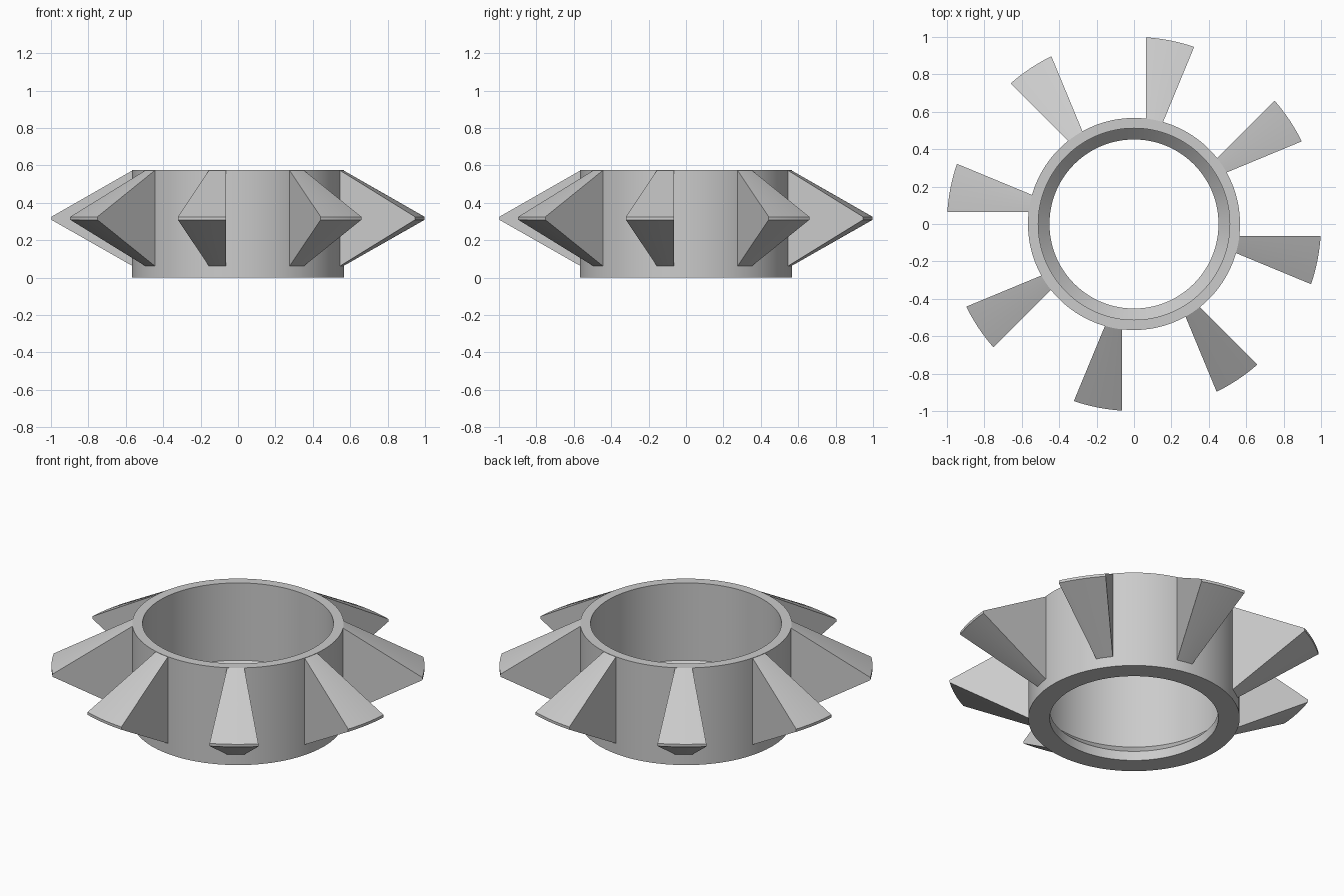
import bpy
import bmesh
from math import asin, cos, sin, pi, radians
from mathutils import Matrix

cube = bpy.data.objects.get("Cube")
if cube:
    bpy.data.objects.remove(cube, do_unlink=True)

GREY = (0.6, 0.6, 0.6, 1.0)
metal = bpy.data.materials.new("grey")
metal.use_nodes = True
metal.diffuse_color = GREY
metal.node_tree.nodes["Principled BSDF"].inputs["Base Color"].default_value = GREY

RING_R, TIP_R = 0.567, 1.0
HEIGHT = 0.575


def make_object(name, bm):
    bmesh.ops.recalc_face_normals(bm, faces=bm.faces[:])
    mesh = bpy.data.meshes.new(name)
    bm.to_mesh(mesh)
    bm.free()
    mesh.materials.append(metal)
    obj = bpy.data.objects.new(name, mesh)
    bpy.context.collection.objects.link(obj)
    bpy.ops.object.select_all(action="DESELECT")
    obj.select_set(True)
    bpy.context.view_layer.objects.active = obj
    bpy.ops.object.shade_smooth_by_angle(angle=radians(25))
    return obj


# Hollow ring with a chamfered inner lip at the bottom
profile = [(RING_R, 0), (RING_R, HEIGHT), (0.512, HEIGHT),
           (0.512, 0.117), (0.452, 0.056), (0.452, 0)]
bm = bmesh.new()
verts = [bm.verts.new((r, 0, z)) for r, z in profile]
edges = [bm.edges.new((v, verts[i - 1])) for i, v in enumerate(verts)]
bmesh.ops.spin(bm, geom=verts + edges, axis=(0, 0, 1), cent=(0, 0, 0),
               angle=2 * pi, steps=128)
bmesh.ops.remove_doubles(bm, verts=bm.verts[:], dist=0.0001)
make_object("ring", bm)

# Wedge fin: flares outwards, conical top and bottom, thin curved rim
HALF_WEDGE, COLUMNS = radians(11.25), 8
section = [(RING_R - 0.003, HEIGHT), (TIP_R, 0.325),
           (TIP_R, 0.309), (RING_R - 0.003, 0.06)]
bm = bmesh.new()
slices = []
for i in range(COLUMNS + 1):
    t = 2 * i / COLUMNS - 1
    row = []
    for r, z in section:
        a = t * (HALF_WEDGE - asin(0.065 / r))
        row.append(bm.verts.new((r * cos(a), r * sin(a), z)))
    slices.append(row)
for a, b in zip(slices, slices[1:]):
    for k in range(4):
        bm.faces.new((a[k - 1], a[k], b[k], b[k - 1]))
bm.faces.new(slices[0])
bm.faces.new(slices[-1])
fin = make_object("fin_1", bm)

# Eight fins around the ring, offset by half a wedge
for i in range(8):
    part = fin if i == 0 else bpy.data.objects.new(f"fin_{i + 1}", fin.data)
    if i:
        bpy.context.collection.objects.link(part)
        for mod in fin.modifiers:
            part.modifiers.new(mod.name, mod.type)
    part.matrix_world = Matrix.Rotation(i * pi / 4 - HALF_WEDGE, 4, "Z")
